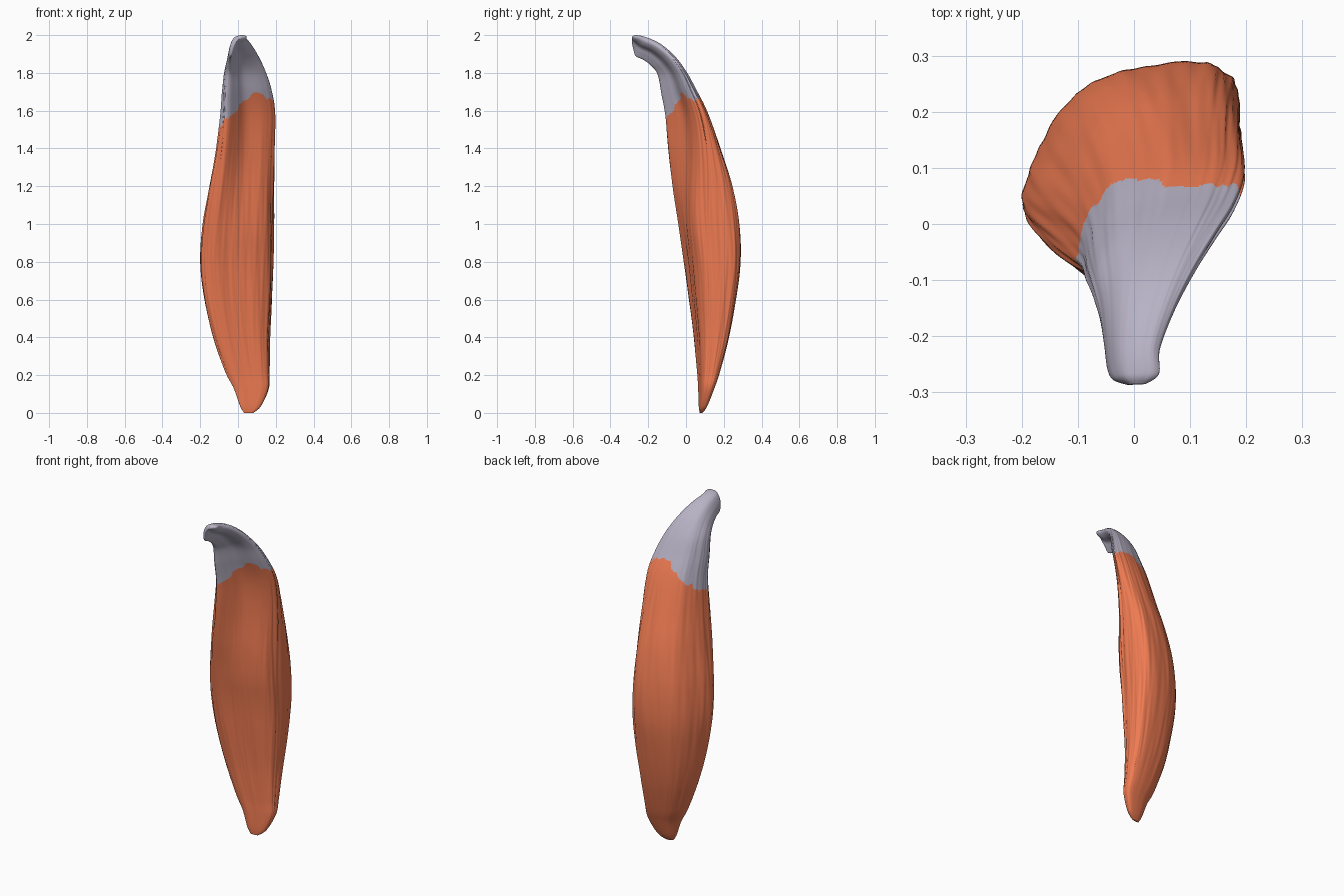
import bpy, math, random

if "Cube" in bpy.data.objects:
    bpy.data.objects.remove(bpy.data.objects["Cube"])
random.seed(4)

# Stations: x left, x right, front y, front z, back y, back z
STATIONS = [
    (0.032, 0.080, 0.072, 0.00, 0.088, 0.00),
    (0.010, 0.122, 0.067, 0.04, 0.112, 0.035),
    (-0.022, 0.163, 0.064, 0.13, 0.150, 0.13),
    (-0.068, 0.166, 0.058, 0.22, 0.180, 0.22),
    (-0.132, 0.169, 0.040, 0.40, 0.227, 0.40),
    (-0.178, 0.180, 0.015, 0.60, 0.264, 0.60),
    (-0.199, 0.188, -0.010, 0.80, 0.287, 0.80),
    (-0.187, 0.190, -0.040, 1.00, 0.281, 1.00),
    (-0.152, 0.191, -0.072, 1.20, 0.246, 1.20),
    (-0.116, 0.195, -0.093, 1.40, 0.183, 1.40),
    (-0.093, 0.197, -0.106, 1.57, 0.115, 1.59),
    (-0.085, 0.178, -0.128, 1.69, 0.055, 1.71),
    (-0.075, 0.146, -0.148, 1.79, 0.000, 1.81),
    (-0.062, 0.108, -0.185, 1.840, -0.065, 1.895),
    (-0.054, 0.072, -0.225, 1.870, -0.140, 1.957),
    (-0.048, 0.046, -0.265, 1.890, -0.215, 1.990),
    (-0.037, 0.044, -0.280, 1.930, -0.265, 2.000),
    (-0.012, 0.020, -0.287, 1.965, -0.285, 1.992),
]
# Cross-sections in unit space: left edge, front, right edge, back
BELLY = [(0, .17), (.06, .05), (.2, 0), (.4, .07), (.6, .13), (.82, .21),
         (.965, .38), (1, .66), (.97, .9), (.83, 1), (.5, .965), (.25, .82), (.06, .46)]
TENDON = [(0, .2), (.04, .04), (.14, 0), (.3, .22), (.46, .44), (.78, .60),
          (.97, .76), (1, .9), (.9, .98), (.75, 1), (.5, .97), (.22, .82), (.05, .5)]


def catmull(a, b, c, d, t):
    return tuple(0.5 * (2 * q + (r - p) * t + (2 * p - 5 * q + 4 * r - s) * t * t
                        + (3 * q - p - 3 * r + s) * t ** 3)
                 for p, q, r, s in zip(a, b, c, d))


def sample_closed(pts, steps):
    n = len(pts)
    return [catmull(pts[i - 1], pts[i], pts[(i + 1) % n], pts[(i + 2) % n], k / steps)
            for i in range(n) for k in range(steps)]


def sample_open(pts, steps):
    n = len(pts)
    out = [catmull(pts[max(i - 1, 0)], pts[i], pts[i + 1], pts[min(i + 2, n - 1)], k / steps)
           for i in range(n - 1) for k in range(steps)]
    return out + [pts[-1]]


STEPS = 14
belly, tendon = sample_closed(BELLY, STEPS), sample_closed(TENDON, STEPS)
rings = sample_open(STATIONS, 20)
N, M = len(belly), len(rings)

# Loft with shallow slanted fibre grooves
verts = []
for xl, xr, yf, zf, yb, zb in rings:
    zm = (zf + zb) / 2
    t = min(max((zm - 0.9) / 0.8, 0), 1)
    t = t * t * (3 - 2 * t)
    fade = max(0, min(1, zm / 0.3, (1.98 - zm) / 0.2))
    for j in range(N):
        a = 2 * math.pi * j / N
        u = belly[j][0] * (1 - t) + tendon[j][0] * t
        v = belly[j][1] * (1 - t) + tendon[j][1] * t
        g = (0.006 * math.sin(11 * a + 4 * zm) + 0.006 * math.sin(19 * a - 5 * zm + 1)
             + 0.006 * math.sin(7 * a + 9 * zm) + 0.004 * math.sin(31 * a + 7 * zm)
             + 0.003 * math.sin(43 * a - 9 * zm) - 0.006)
        # folds running down the right side
        for s, shift in ((6.1, 0), (6.6, 2)):
            g -= 0.03 * math.exp(-((j - s * STEPS - 2 * math.sin(3 * zm + shift)) / 1.6) ** 2)
        g *= fade
        u += (u - 0.5) * g
        v += (v - 0.5) * g
        verts.append((xl + (xr - xl) * u, yf + (yb - yf) * v, zf + (zb - zf) * v))
faces = [(i * N + j, i * N + (j + 1) % N, (i + 1) * N + (j + 1) % N, (i + 1) * N + j)
         for i in range(M - 1) for j in range(N)]

# End caps as fans
for start, flip in ((0, True), ((M - 1) * N, False)):
    ring = verts[start:start + N]
    c = len(verts)
    verts.append(tuple(sum(p[k] for p in ring) / N for k in range(3)))
    for j in range(N):
        p, q = start + j, start + (j + 1) % N
        faces.append((q, p, c) if flip else (p, q, c))

# Ragged border between belly and tendon
noise = [random.uniform(-0.014, 0.014) for _ in range(N // 3 + 2)]
ragged = [noise[j // 3] + (noise[j // 3 + 1] - noise[j // 3]) * (j % 3) / 3 for j in range(N)]


def is_tendon(face):
    x = sum(verts[k][0] for k in face) / len(face)
    z = sum(verts[k][2] for k in face) / len(face)
    border = min(1.615 + 1.0 * x, 1.675 + 0.2 * x, 1.73 - 0.4 * x)
    return z > border + ragged[face[0] % N]


def build(name, chosen, color):
    used = sorted({k for f in chosen for k in f})
    remap = {k: i for i, k in enumerate(used)}
    me = bpy.data.meshes.new(name)
    me.from_pydata([verts[k] for k in used], [], [[remap[k] for k in f] for f in chosen])
    me.polygons.foreach_set("use_smooth", [True] * len(me.polygons))
    mat = bpy.data.materials.new(name)
    mat.diffuse_color = color
    mat.use_nodes = True
    mat.node_tree.nodes["Principled BSDF"].inputs["Base Color"].default_value = mat.diffuse_color
    me.materials.append(mat)
    bpy.context.collection.objects.link(bpy.data.objects.new(name, me))


build("muscle_belly", [f for f in faces if not is_tendon(f)], (0.87, 0.2, 0.085, 1))
build("tendon", [f for f in faces if is_tendon(f)], (0.48, 0.45, 0.56, 1))
